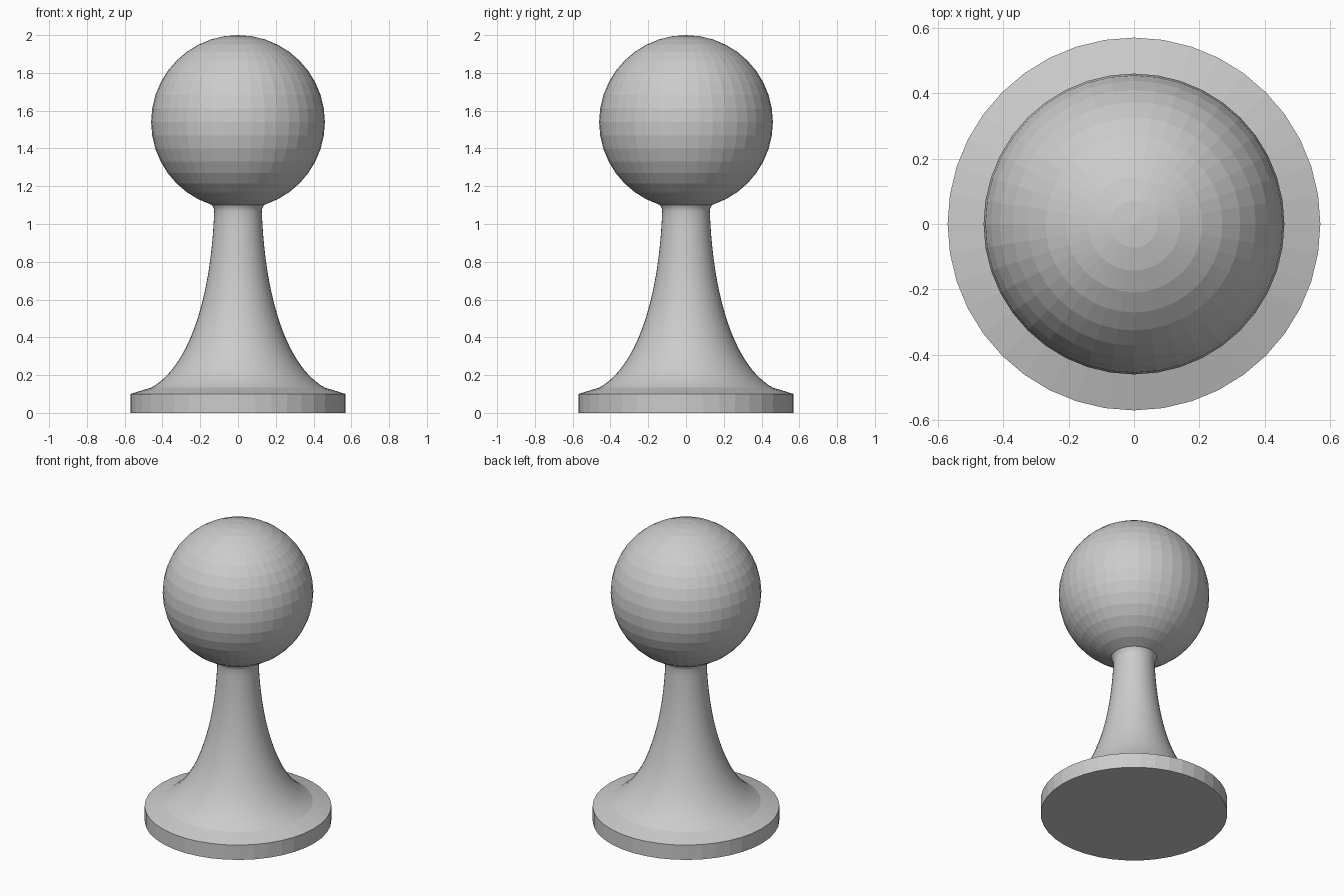
import bpy, bmesh, math
from mathutils import Vector
from mathutils.geometry import interpolate_bezier

cube = bpy.data.objects.get("Cube")
if cube:
    bpy.data.objects.remove(cube, do_unlink=True)

SIDES = 40

grey = bpy.data.materials.new("light_grey")
grey.use_nodes = True
grey.diffuse_color = (0.6, 0.6, 0.6, 1)
grey.node_tree.nodes["Principled BSDF"].inputs["Base Color"].default_value = (0.6, 0.6, 0.6, 1)


def finish(name, bm):
    bmesh.ops.recalc_face_normals(bm, faces=bm.faces)
    mesh = bpy.data.meshes.new(name)
    bm.to_mesh(mesh)
    bm.free()
    mesh.materials.append(grey)
    obj = bpy.data.objects.new(name, mesh)
    bpy.context.collection.objects.link(obj)
    return obj


def lathe(name, profile):
    """Revolve (radius, height) points around z and cap both ends."""
    bm = bmesh.new()
    rings = []
    for r, z in profile:
        rings.append([bm.verts.new((r * math.cos(math.tau * i / SIDES),
                                    r * math.sin(math.tau * i / SIDES), z))
                      for i in range(SIDES)])
    for low, high in zip(rings, rings[1:]):
        for i in range(SIDES):
            j = (i + 1) % SIDES
            bm.faces.new((low[i], low[j], high[j], high[i]))
    bm.faces.new(rings[0][::-1])
    bm.faces.new(rings[-1])
    return finish(name, bm)


# Disc base with a shallow sloping shoulder
lathe("base", [(0.57, 0), (0.57, 0.1), (0.457, 0.135)])

# Concave stem sweeping up to a narrow neck with a small flared collar
curve = interpolate_bezier(Vector((0.457, 0.135)), Vector((0.24, 0.26)),
                           Vector((0.14, 0.66)), Vector((0.126, 1.07)), 28)
stem = lathe("stem", [tuple(p)[:2] for p in curve] + [(0.129, 1.085), (0.14, 1.103)])
for face in stem.data.polygons:
    face.use_smooth = abs(face.normal.z) < 0.99

# Faceted ball head
bm = bmesh.new()
bmesh.ops.create_uvsphere(bm, u_segments=SIDES, v_segments=20, radius=0.46)
bmesh.ops.translate(bm, verts=bm.verts, vec=(0, 0, 1.54))
finish("head", bm)
